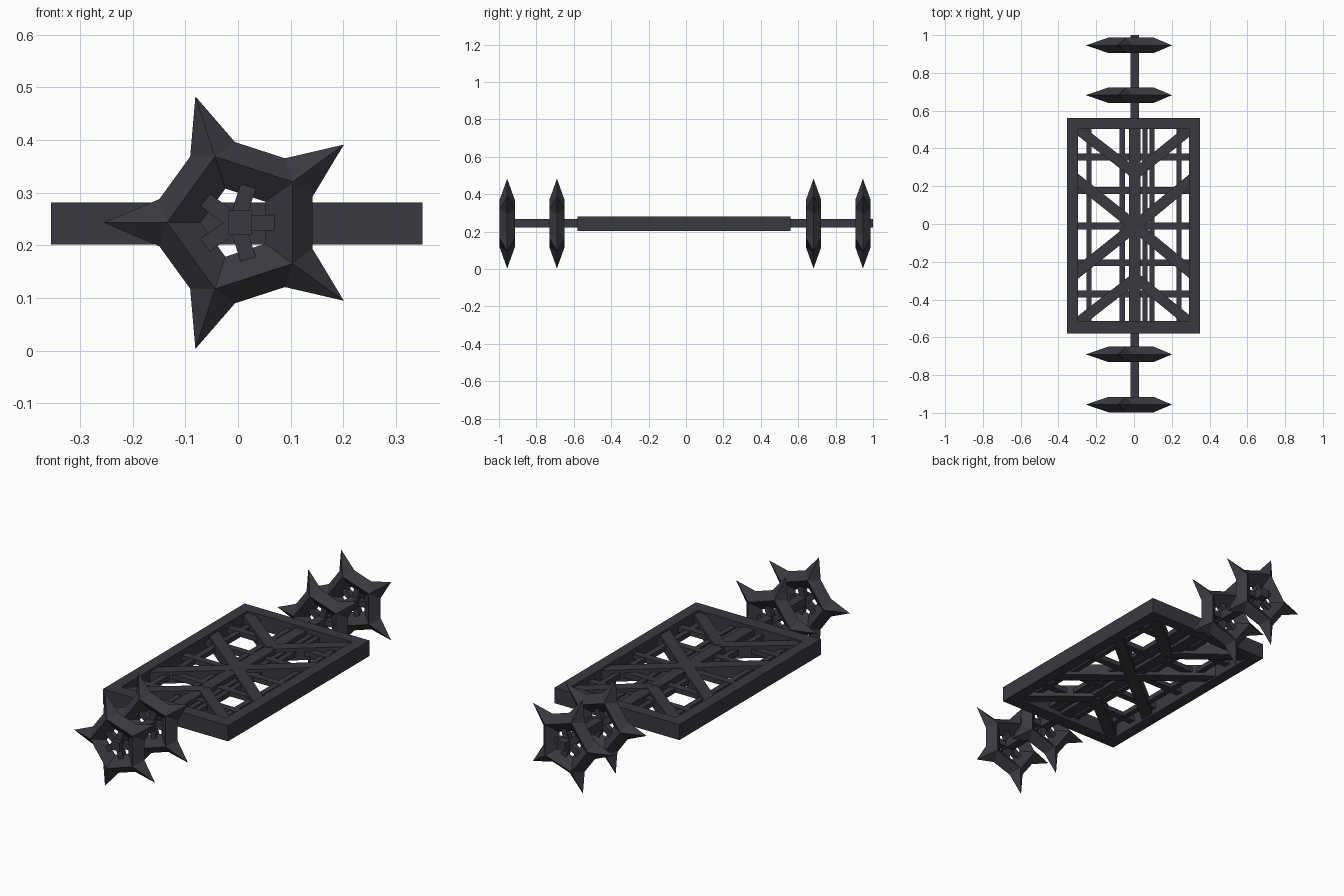
import bpy, bmesh, math
from mathutils import Vector

if "Cube" in bpy.data.objects:
    bpy.data.objects.remove(bpy.data.objects["Cube"])

charcoal = bpy.data.materials.new("charcoal")
charcoal.diffuse_color = (0.044, 0.040, 0.051, 1)
charcoal.use_nodes = True
charcoal.node_tree.nodes["Principled BSDF"].inputs["Base Color"].default_value = charcoal.diffuse_color
CX, CZ = -0.003, 0.243          # wheel centre


def finish(name, bm):
    bmesh.ops.recalc_face_normals(bm, faces=bm.faces)
    me = bpy.data.meshes.new(name)
    bm.to_mesh(me)
    bm.free()
    me.materials.append(charcoal)
    ob = bpy.data.objects.new(name, me)
    bpy.context.collection.objects.link(ob)
    return ob


def box(name, x0, x1, y0, y1, z0, z1):
    bm = bmesh.new()
    bmesh.ops.create_cube(bm, size=1)
    for v in bm.verts:
        v.co = Vector(((x0, x1)[v.co.x > 0], (y0, y1)[v.co.y > 0], (z0, z1)[v.co.z > 0]))
    return finish(name, bm)


def beam(name, a, b, width, z0, z1):
    """Flat bar between two points in plan."""
    d = Vector(b) - Vector(a)
    ob = box(name, -d.length / 2, d.length / 2, -width / 2, width / 2, z0, z1)
    ob.location = ((a[0] + b[0]) / 2, (a[1] + b[1]) / 2, 0)
    ob.rotation_euler.z = math.atan2(d.y, d.x)
    return ob


def star_wheel(name, y):
    """Pentagonal ring with diamond section and five outward spikes."""
    bm = bmesh.new()

    def pt(r, deg, dy=0):
        a = math.radians(deg)
        return bm.verts.new((CX + r * math.cos(a), y + dy, CZ + r * math.sin(a)))

    angs = [36 + 72 * i for i in range(5)]
    tip = [pt(0.252, a) for a in angs]
    after = [pt(0.153, a + 17) for a in angs]
    before = [pt(0.153, a - 17) for a in angs]
    inner = [pt(0.068, a) for a in angs]
    for s in (-1, 1):
        ridge = [pt(0.132, a, s * 0.041) for a in angs]
        for i in range(5):
            j = (i + 1) % 5
            bm.faces.new((ridge[i], tip[i], after[i]))
            bm.faces.new((ridge[i], before[i], tip[i]))
            bm.faces.new((ridge[i], after[i], before[j], ridge[j]))
            bm.faces.new((ridge[i], ridge[j], inner[j], inner[i]))
    finish(name, bm)
    # spokes run from the axle to the middle of each ring side
    for i in range(5):
        sp = box(name + "_spoke", 0.01, 0.075, -0.014, 0.014, -0.015, 0.015)
        sp.location = (CX, y, CZ)
        sp.rotation_euler.y = -math.radians(72 * i)


# wheels and through axle
for i, y in enumerate((-0.956, -0.69, 0.682, 0.946)):
    star_wheel("star_wheel_%d" % i, y)
box("axle", -0.018, 0.027, -0.995, 1.0, 0.221, 0.266)

# outer frame
X0, X1, Y0, Y1, Z0, Z1, W = -0.355, 0.35, -0.58, 0.56, 0.202, 0.281, 0.058
box("frame_left", X0, X0 + W, Y0, Y1, Z0, Z1)
box("frame_right", X1 - W, X1, Y0, Y1, Z0, Z1)
box("frame_front", X0 + W, X1 - W, Y0, Y0 + W + .008, Z0, Z1)
box("frame_back", X0 + W, X1 - W, Y1 - W, Y1, Z0, Z1)

# diagonal braces: V at each end and X in the middle
for s in (-1, 1):
    for end in (-1, 1):
        beam("end_brace", (s * 0.32, -0.01 + end * 0.53), (0.008, -0.01 + end * 0.275), 0.055, 0.21, 0.271)
        beam("middle_brace", (s * 0.32, -0.012 + end * 0.26), (0.005, -0.012), 0.058, 0.211, 0.27)

# thin inner grid
for y in (0.355, 0.178, -0.01, -0.205, -0.37):
    beam("cross_bar", (-0.32, y), (0.32, y), 0.036, 0.231, 0.256)
for x in (-0.238, -0.062, 0.058, 0.095, 0.238):
    beam("long_bar", (x, -0.55), (x, 0.53), 0.028, 0.229, 0.254)
box("centre_bar", -0.027, 0.035, -0.55, 0.53, 0.218, 0.268)
